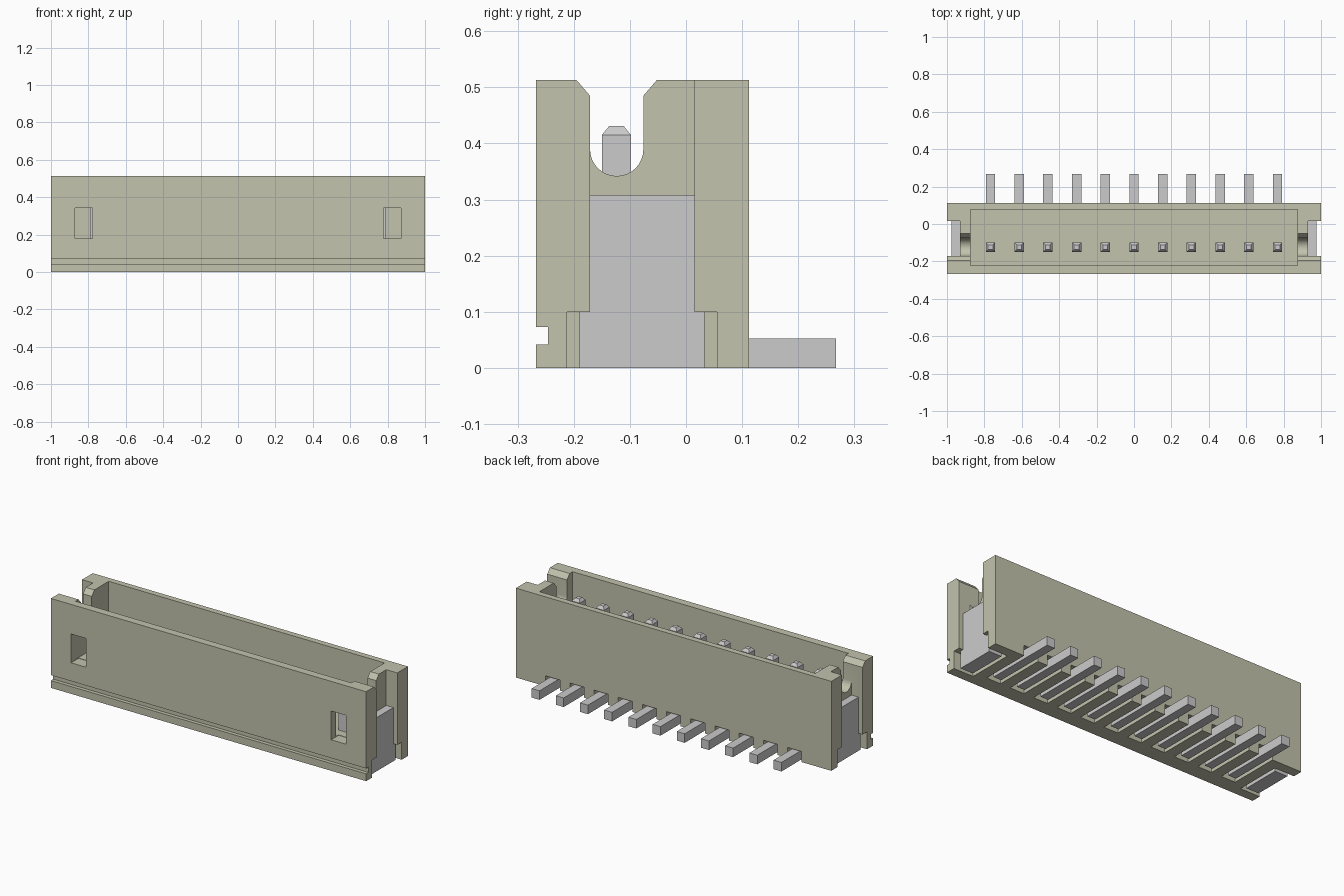
import bpy, bmesh, math
from mathutils import Vector

default = bpy.data.objects.get("Cube")
if default:
    bpy.data.objects.remove(default, do_unlink=True)


def material(name, rgb):
    m = bpy.data.materials.new(name)
    m.use_nodes = True
    m.diffuse_color = (*rgb, 1)
    m.node_tree.nodes["Principled BSDF"].inputs["Base Color"].default_value = (*rgb, 1)
    return m


BEIGE = material("beige plastic", (0.546, 0.546, 0.423))
METAL = material("grey metal", (0.597, 0.597, 0.597))


def add_prism(bm, profile, x0, x1):
    """Extrude a (y, z) profile from x0 to x1."""
    face = bm.faces.new([bm.verts.new((x0, y, z)) for y, z in profile])
    ext = bmesh.ops.extrude_face_region(bm, geom=[face])
    verts = [v for v in ext["geom"] if isinstance(v, bmesh.types.BMVert)]
    bmesh.ops.translate(bm, vec=Vector((x1 - x0, 0, 0)), verts=verts)
    bmesh.ops.recalc_face_normals(bm, faces=bm.faces)


def rect(y0, y1, z0, z1):
    return [(y0, z0), (y1, z0), (y1, z1), (y0, z1)]


def finish(bm, name, mat):
    mesh = bpy.data.meshes.new(name)
    bm.to_mesh(mesh)
    bm.free()
    mesh.materials.append(mat)
    obj = bpy.data.objects.new(name, mesh)
    bpy.context.collection.objects.link(obj)
    return obj


def prism(name, profile, x0, x1, mat):
    bm = bmesh.new()
    add_prism(bm, profile, x0, x1)
    return finish(bm, name, mat)


def cut(target, profile, x0, x1):
    """Subtract a prism from the target and discard the cutter."""
    cutter = prism("cutter", profile, x0, x1, BEIGE)
    cutter.hide_render = True
    mod = target.modifiers.new("cut", "BOOLEAN")
    mod.operation = "DIFFERENCE"
    mod.solver = "EXACT"
    mod.object = cutter
    bpy.context.view_layer.objects.active = target
    bpy.ops.object.modifier_apply(modifier=mod.name)
    bpy.data.objects.remove(cutter, do_unlink=True)


PITCH = 0.1535
PIN_X = [(i - 5) * PITCH for i in range(11)]

# Housing: block with an open cavity and a groove along the front
housing = prism("housing", rect(-0.267, 0.112, 0, 0.513), -1, 1, BEIGE)
cut(housing, rect(-0.222, 0.078, 0.18, 0.6), -0.875, 0.875)
cut(housing, rect(-0.3, -0.246, 0.042, 0.073), -1.1, 1.1)

# End recesses, U-shaped notches, foot pockets and front windows, on both ends
arc = [(-0.1235 + 0.0475 * math.cos(a), 0.3895 + 0.0475 * math.sin(a))
       for a in [-math.pi * i / 16 for i in range(17)]]
notch = ([(-0.171, 0.485), (-0.195, 0.513), (-0.195, 0.6), (-0.052, 0.6),
          (-0.052, 0.513), (-0.076, 0.485)] + arc)
for s in (-1, 1):
    cut(housing, rect(-0.171, 0.015, -0.1, 0.6), s * 0.93, s * 1.1)
    cut(housing, notch, s * 0.85, s * 1.1)
    cut(housing, rect(-0.212, 0.055, -0.1, 0.1), s * 0.875, s * 1.1)
    cut(housing, rect(-0.3, -0.2, 0.178, 0.343), s * 0.778, s * 0.872)

# Channels in the underside for the pin tails
for x in PIN_X:
    cut(housing, rect(-0.18, 0.2, -0.1, 0.06), x - 0.045, x + 0.045)

bpy.ops.object.select_all(action="DESELECT")
housing.select_set(True)
bpy.context.view_layer.objects.active = housing
bpy.ops.object.shade_smooth_by_angle(angle=math.radians(25))

# Contact pins: L-shaped bar with a tapered tip
H = 0.025
bm = bmesh.new()
add_prism(bm, [(-0.15, 0), (0.267, 0), (0.267, 0.052), (-0.098, 0.052),
               (-0.098, 0.415), (-0.15, 0.415)], -H, H)
bm.faces.ensure_lookup_table()
top = max(bm.faces, key=lambda f: f.calc_center_median().z)
tip = bmesh.ops.extrude_discrete_faces(bm, faces=[top])["faces"][0]
center = tip.calc_center_median()
for v in tip.verts:
    v.co = center + (v.co - center) * 0.5 + Vector((0, 0, 0.016))
pin = finish(bm, "pin_1", METAL)
pin.location.x = PIN_X[0]
for i, x in enumerate(PIN_X[1:], 2):
    p = bpy.data.objects.new(f"pin_{i}", pin.data)
    p.location.x = x
    bpy.context.collection.objects.link(p)

# Solder tabs: stepped upright plate with an inward foot
tab = [(-0.19, 0), (0.033, 0), (0.033, 0.1), (0.015, 0.1),
       (0.015, 0.308), (-0.171, 0.308), (-0.171, 0.1), (-0.19, 0.1)]
for s, side in ((-1, "right"), (1, "left")):
    bm = bmesh.new()
    add_prism(bm, tab, s * 0.931, s * 0.975)
    add_prism(bm, rect(-0.19, 0.033, 0, 0.045), s * 0.895, s * 0.931)
    finish(bm, f"solder_tab_{side}", METAL)
